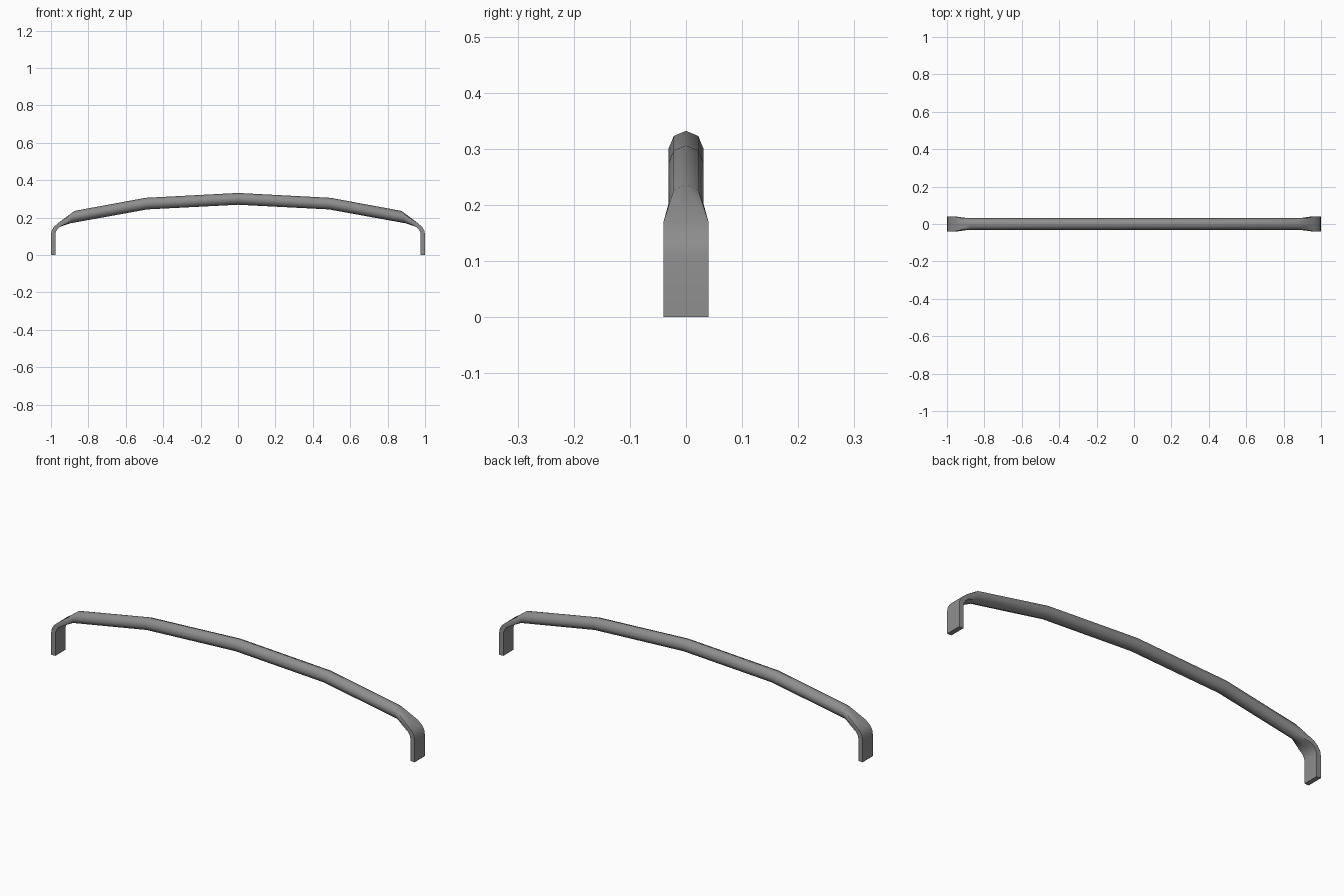
import bpy, bmesh
from math import sin, cos, pi, radians

if "Cube" in bpy.data.objects:
    bpy.data.objects.remove(bpy.data.objects["Cube"])

# Cross-sections as (across, up) in -1..1: octagonal tube, and flat strap with the same point count
TUBE = [(sin(i * pi / 4), cos(i * pi / 4)) for i in range(8)]
STRAP = [(0, 1), (1, 1), (1, 0), (1, -1), (0, -1), (-1, -1), (-1, 0), (-1, 1)]

# Stations from centre to foot: outer point (x, z), inner point (x, z), half width, section
half = [
    ((0.0, 0.332), (0.0, 0.269), 0.031, TUBE),
    ((0.494, 0.306), (0.486, 0.244), 0.031, TUBE),
    ((0.874, 0.236), (0.895, 0.170), 0.031, TUBE),
    ((0.962, 0.170), (0.948, 0.153), 0.04, STRAP),
    ((0.983, 0.152), (0.963, 0.141), 0.04, STRAP),
    ((0.996, 0.132), (0.973, 0.126), 0.04, STRAP),
    ((1.0, 0.108), (0.977, 0.108), 0.04, STRAP),
    ((1.0, 0.0), (0.977, 0.0), 0.04, STRAP),
]
mirrored = [((-o[0], o[1]), (-i[0], i[1]), w, s) for o, i, w, s in half[:0:-1]]

# Loft the whole bar from left foot to right foot
bm = bmesh.new()
rings = []
for (ox, oz), (ix, iz), w, sec in mirrored + half:
    cx, cz, ux, uz = (ox + ix) / 2, (oz + iz) / 2, (ox - ix) / 2, (oz - iz) / 2
    rings.append([bm.verts.new((cx + v * ux, u * w, cz + v * uz)) for u, v in sec])
for a, b in zip(rings, rings[1:]):
    for k in range(8):
        n = (k + 1) % 8
        bm.faces.new((a[k], a[n], b[n], b[k]))
# Foot ends
bm.faces.new(rings[0])
bm.faces.new(rings[-1])
bmesh.ops.recalc_face_normals(bm, faces=bm.faces)

mesh = bpy.data.meshes.new("arched_handle_bar")
bm.to_mesh(mesh)
bm.free()
bar = bpy.data.objects.new("arched_handle_bar", mesh)
bpy.context.collection.objects.link(bar)
bpy.context.view_layer.objects.active = bar
bar.select_set(True)
bpy.ops.object.shade_smooth_by_angle(angle=radians(50))

# Dark grey metal
metal = bpy.data.materials.new("dark_metal")
metal.diffuse_color = (0.27, 0.27, 0.27, 1)
metal.use_nodes = True
metal.node_tree.nodes["Principled BSDF"].inputs["Base Color"].default_value = metal.diffuse_color
mesh.materials.append(metal)
